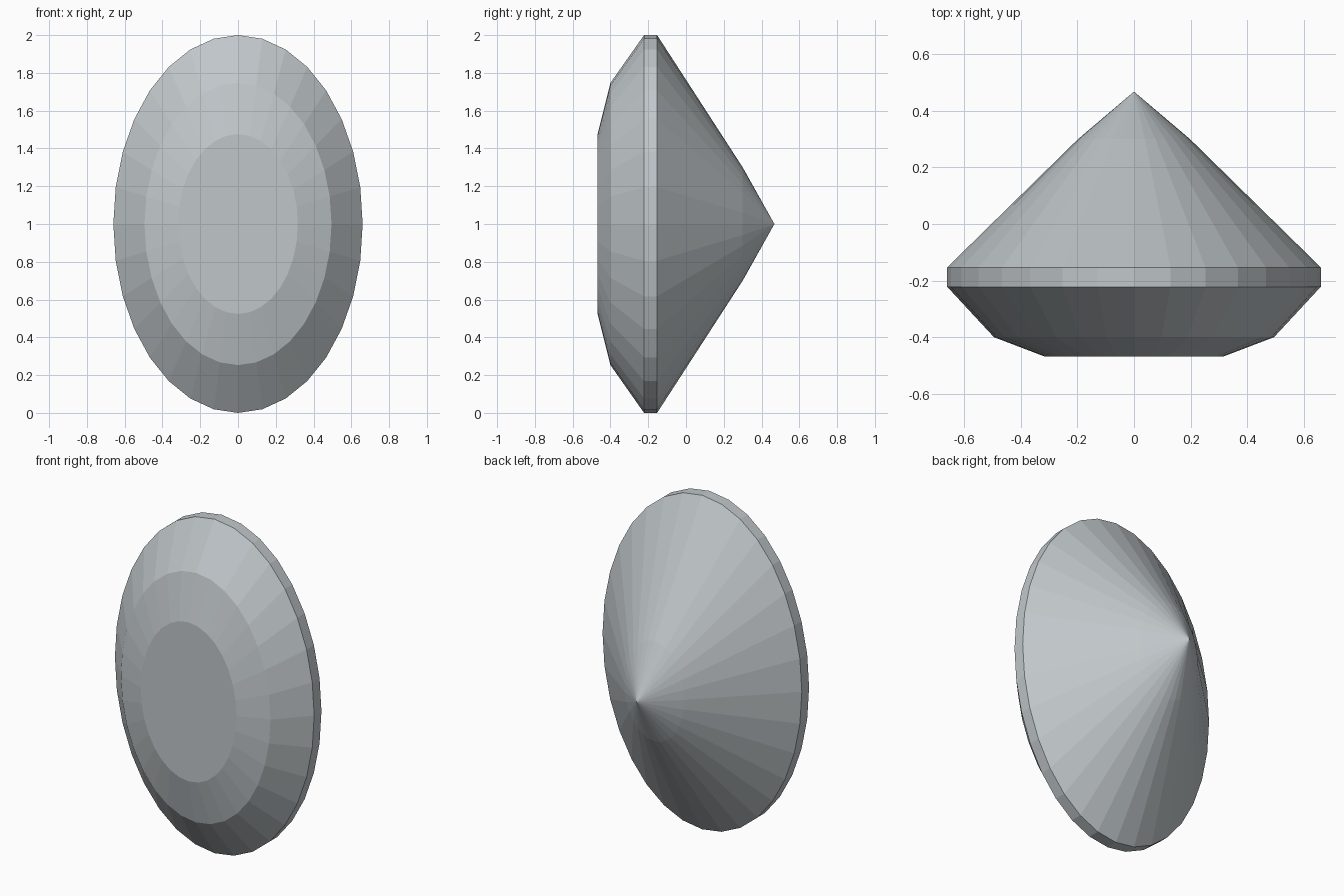
import bpy, bmesh, math

cube = bpy.data.objects.get("Cube")
if cube:
    bpy.data.objects.remove(cube, do_unlink=True)

SIDES = 32
HALF_WIDTH, HALF_HEIGHT = 0.66, 1.0

# Pale silver grey
grey = bpy.data.materials.new("silver_grey")
grey.use_nodes = True
colour = (0.53, 0.57, 0.59, 1)
grey.diffuse_color = colour
grey.node_tree.nodes["Principled BSDF"].inputs["Base Color"].default_value = colour

# Gem profile from front table to back: depth and x, z scale of each ring
profile = [
    (-0.468, 0.48, 0.476),    # table edge
    (-0.40, 0.75, 0.747),     # upper crown
    (-0.222, 1.0, 1.0),       # front of girdle
    (-0.153, 1.0, 1.0),       # back of girdle
    (0.30, 0.3, 0.3),         # lower pavilion
]

bm = bmesh.new()
rings = []
for depth, sx, sz in profile:
    ring = []
    for i in range(SIDES):
        a = math.tau * i / SIDES
        ring.append(bm.verts.new((HALF_WIDTH * sx * math.cos(a), depth,
                                  HALF_HEIGHT * (1 + sz * math.sin(a)))))
    rings.append(ring)

# Facets between rings, flat table and pointed back
tip = bm.verts.new((0, 0.468, HALF_HEIGHT))
bm.faces.new(rings[0])
for i in range(SIDES):
    j = (i + 1) % SIDES
    for a, b in zip(rings, rings[1:]):
        bm.faces.new((a[i], a[j], b[j], b[i]))
    bm.faces.new((rings[-1][i], rings[-1][j], tip))
bmesh.ops.recalc_face_normals(bm, faces=bm.faces)

mesh = bpy.data.meshes.new("oval_gem")
bm.to_mesh(mesh)
bm.free()
mesh.materials.append(grey)
gem = bpy.data.objects.new("oval_gem", mesh)
bpy.context.collection.objects.link(gem)
